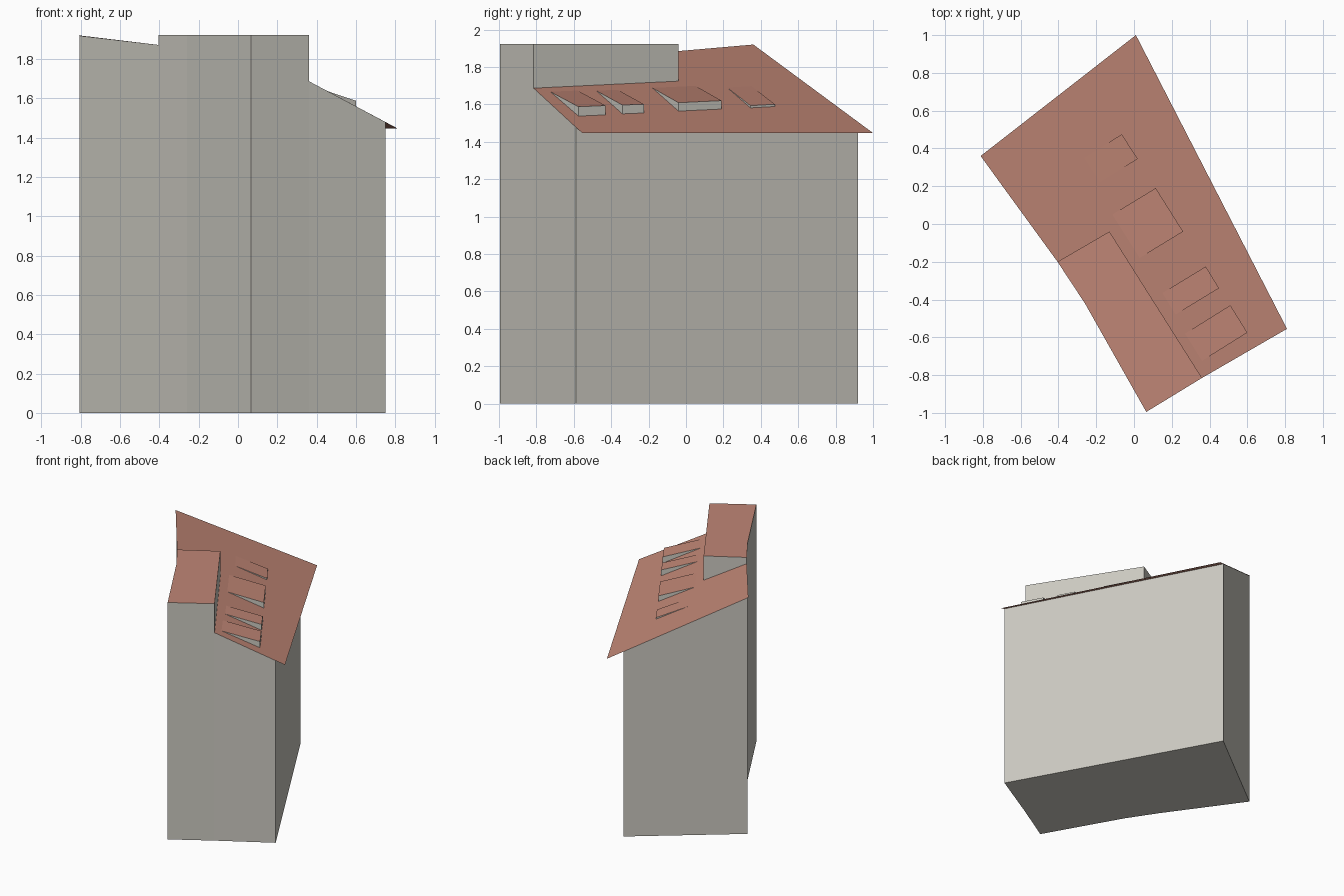
import bpy
import bmesh
from mathutils import Vector

cube = bpy.data.objects.get("Cube")
if cube:
    bpy.data.objects.remove(cube, do_unlink=True)


def material(name, rgb):
    mat = bpy.data.materials.new(name)
    mat.use_nodes = True
    color = (*rgb, 1.0)
    mat.diffuse_color = color
    mat.node_tree.nodes["Principled BSDF"].inputs["Base Color"].default_value = color
    return mat


WALL = material("warm grey plaster", (0.60, 0.585, 0.53))
TILE = material("terracotta tile", (0.53, 0.24, 0.18))

# Main corners in plan
EAVE_BACK = (0.01, 1.0)
EAVE_FRONT = (0.81, -0.555)
BLOCK_RIGHT = (0.36, -0.815)
BLOCK_FRONT = (0.065, -0.995)
BEND = (-0.26, -0.42)
BLOCK_LEFT = (-0.405, -0.2)
BLOCK_BACK = (-0.13, -0.04)
RIDGE = (-0.812, 0.36)
EAVE_Z, FLAT_Z, SLOPE = 1.447, 1.922, 0.462

eave = (Vector(EAVE_FRONT) - Vector(EAVE_BACK)).normalized()
UPHILL = Vector((eave.y, -eave.x))


def on_roof(p, lift=0.0):
    """Point on the sloping roof plane above a plan position."""
    z = EAVE_Z + SLOPE * (Vector(p) - Vector(EAVE_BACK)).dot(UPHILL) + lift
    return (p[0], p[1], z)


def make_object(name, faces):
    """Faces are lists of (point list, material slot)."""
    bm = bmesh.new()
    for points, slot in faces:
        face = bm.faces.new([bm.verts.new(p) for p in points])
        face.material_index = slot
    bmesh.ops.remove_doubles(bm, verts=bm.verts, dist=0.0001)
    bmesh.ops.recalc_face_normals(bm, faces=bm.faces)
    for face in bm.faces:
        if face.material_index == 1 and face.normal.z < 0:
            bmesh.ops.reverse_faces(bm, faces=bm.faces)
            break
    mesh = bpy.data.meshes.new(name)
    bm.to_mesh(mesh)
    bm.free()
    mesh.materials.append(WALL)
    mesh.materials.append(TILE)
    obj = bpy.data.objects.new(name, mesh)
    bpy.context.collection.objects.link(obj)
    return obj


def side_walls(bottom, top):
    n = len(bottom)
    return [([bottom[i], bottom[(i + 1) % n], top[(i + 1) % n], top[i]], 0)
            for i in range(n)]


# Building walls, set back below the long eave
plan = [BLOCK_FRONT, BLOCK_RIGHT, (0.75, -0.588), (-0.085, 0.92),
        (-0.805, 0.36), BLOCK_LEFT, BEND]
ground = [(x, y, 0.0) for x, y in plan]
make_object("building_walls",
            side_walls(ground, [on_roof(p) for p in plan]) + [(ground[::-1], 0)])

# Sloping roof sheet
outline = [EAVE_BACK, RIDGE, BLOCK_LEFT, BLOCK_BACK, BLOCK_RIGHT, EAVE_FRONT]
make_object("sloping_roof", [([on_roof(p) for p in outline], 1)])

# Flat-topped upper storey
plan = [BLOCK_FRONT, BLOCK_RIGHT, BLOCK_BACK, BLOCK_LEFT, BEND]
top = [(x, y, FLAT_Z) for x, y in plan]
make_object("upper_storey",
            side_walls([on_roof(p) for p in plan], top) + [(top, 1)])


# Shed dormers: two front corners, run back to the roof, and front height
def dormer(name, a, b, back, height):
    a, b, back = Vector(a), Vector(b), Vector(back)
    a_low, b_low = on_roof(a), on_roof(b)
    a_top, b_top = on_roof(a, height), on_roof(b, height)
    a_back, b_back = on_roof(a + back), on_roof(b + back)
    make_object(name, [
        ([a_top, b_top, b_back, a_back], 1),
        ([a_low, b_low, b_top, a_top], 0),
        ([a_low, a_top, a_back], 0),
        ([b_low, b_back, b_top], 0),
    ])


dormer("dormer_front", (0.51, -0.43), (0.60, -0.575), (-0.24, -0.15), 0.05)
dormer("dormer_second", (0.38, -0.225), (0.45, -0.34), (-0.23, -0.14), 0.047)
dormer("dormer_wide", (0.115, 0.19), (0.26, -0.04), (-0.23, -0.14), 0.045)
dormer("dormer_back", (-0.065, 0.475), (0.02, 0.345), (-0.20, -0.125), 0.012)
